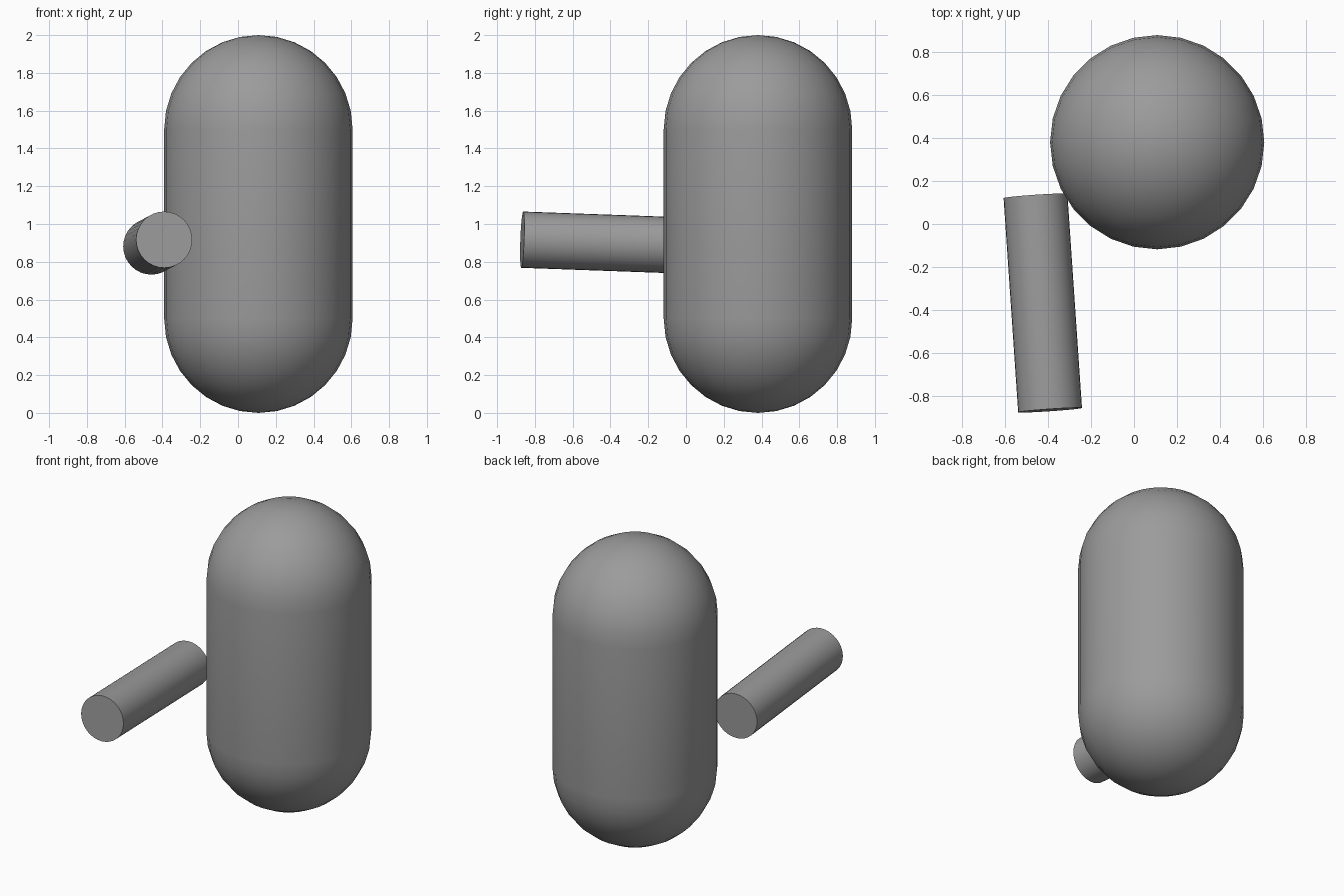
import bpy, bmesh, math
from mathutils import Vector, Matrix

if "Cube" in bpy.data.objects:
    bpy.data.objects.remove(bpy.data.objects["Cube"])

R, SIDES, RINGS = 0.499, 28, 8

grey = bpy.data.materials.new("dark_grey")
grey.diffuse_color = (0.33, 0.33, 0.33, 1)
grey.use_nodes = True
grey.node_tree.nodes["Principled BSDF"].inputs["Base Color"].default_value = grey.diffuse_color


def add_object(name, bm):
    bmesh.ops.recalc_face_normals(bm, faces=bm.faces)
    mesh = bpy.data.meshes.new(name)
    bm.to_mesh(mesh)
    bm.free()
    mesh.materials.append(grey)
    ob = bpy.data.objects.new(name, mesh)
    bpy.context.collection.objects.link(ob)
    bpy.ops.object.select_all(action='DESELECT')
    ob.select_set(True)
    bpy.context.view_layer.objects.active = ob
    bpy.ops.object.shade_smooth_by_angle(angle=math.radians(35))


# Capsule body: half-round ends on a straight middle, spun around z
bm = bmesh.new()
profile = []
for centre, start in ((0.5, -90), (1.5, 0)):
    for i in range(RINGS + 1):
        a = math.radians(start + 90 * i / RINGS)
        profile.append((R * math.cos(a), 0, centre + 0.5 * math.sin(a)))
verts = [bm.verts.new(p) for p in profile]
edges = [bm.edges.new(pair) for pair in zip(verts, verts[1:])]
bmesh.ops.spin(bm, geom=verts + edges, cent=(0, 0, 0), axis=(0, 0, 1),
               angle=2 * math.pi, steps=SIDES, use_duplicate=False)
bmesh.ops.remove_doubles(bm, verts=bm.verts, dist=1e-4)
bmesh.ops.translate(bm, verts=bm.verts, vec=(0.108, 0.381, 0))
add_object("capsule_body", bm)

# Slightly tilted rod at the side, pointing forward
front, back = Vector((-0.391, -0.867, 0.917)), Vector((-0.459, 0.131, 0.881))
axis = back - front
bm = bmesh.new()
bmesh.ops.create_cone(
    bm, cap_ends=True, segments=32, radius1=0.149, radius2=0.149,
    depth=axis.length,
    matrix=Matrix.Translation((front + back) / 2)
    @ axis.to_track_quat('Z', 'Y').to_matrix().to_4x4())
add_object("side_rod", bm)
